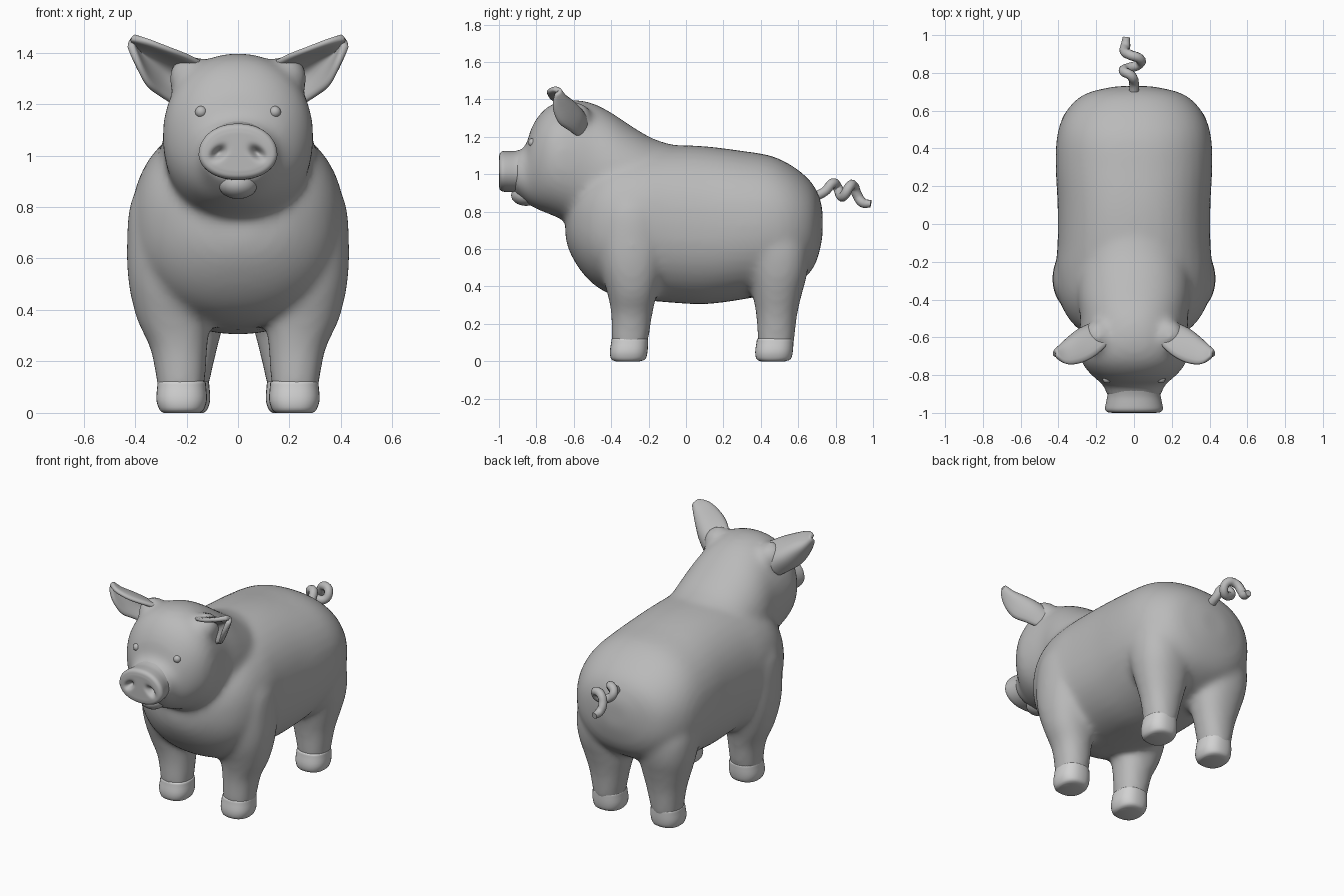
import bpy, bmesh, math
from mathutils import Matrix, Vector

if "Cube" in bpy.data.objects:
    bpy.data.objects.remove(bpy.data.objects["Cube"])


def material(name, value):
    m = bpy.data.materials.new(name)
    m.use_nodes = True
    colour = (value, value, value, 1)
    m.diffuse_color = colour
    m.node_tree.nodes["Principled BSDF"].inputs["Base Color"].default_value = colour
    return m


SKIN = material("grey skin", 0.49)
HOOF = material("pale hoof", 0.64)


def finish(name, bm, mat):
    bmesh.ops.recalc_face_normals(bm, faces=bm.faces)
    mesh = bpy.data.meshes.new(name)
    bm.to_mesh(mesh)
    bm.free()
    mesh.materials.append(mat)
    for p in mesh.polygons:
        p.use_smooth = True
    ob = bpy.data.objects.new(name, mesh)
    bpy.context.collection.objects.link(ob)
    return ob


def spline(rows, steps):
    """Catmull-Rom interpolation of ring parameters."""
    out = []
    for i in range(len(rows) - 1):
        a, b, c, d = (rows[max(0, min(len(rows) - 1, i + k))] for k in (-1, 0, 1, 2))
        for s in range(steps):
            t = s / steps
            out.append([q + 0.5 * t * (r - p + t * (2*p - 5*q + 4*r - w + t * (3*(q - r) + w - p)))
                        for p, q, r, w in zip(a, b, c, d)])
    return out + [list(rows[-1])]


def power(v, n):
    return math.copysign(abs(v) ** (2 / n), v)


def loft(bm, rows, axis, n=2.2, x0=0, steps=4, seg=40):
    """Rings along an axis; row = position, high, low, half width, optional x centre."""
    rings = []
    for row in spline(rows, steps):
        pos, hi, lo, hw = row[:4]
        cx = row[4] if len(row) > 4 else x0
        ring = []
        for k in range(seg):
            a = math.tau * k / seg
            x = cx + hw * power(math.cos(a), n)
            h = (hi + lo) / 2 + (hi - lo) / 2 * power(math.sin(a), n)
            ring.append(bm.verts.new((x, pos, h) if axis == "y" else (x, h, pos)))
        rings.append(ring)
    for r, s in zip(rings, rings[1:]):
        for k in range(seg):
            j = (k + 1) % seg
            bm.faces.new((r[k], r[j], s[j], s[k]))
    bm.faces.new(rings[0])
    bm.faces.new(rings[-1])


def ellipsoid(bm, centre, radii):
    place = Matrix.Translation(centre) @ Matrix.Diagonal((*radii, 1))
    bmesh.ops.create_uvsphere(bm, u_segments=32, v_segments=16, radius=1, matrix=place)


# Body: torso, neck with head, ear roots and legs fused into one skin
torso = [(-.645, .80, .66, .07), (-.62, .92, .58, .19), (-.56, 1.0, .48, .29),
         (-.48, 1.07, .40, .36), (-.38, 1.12, .35, .40), (-.25, 1.14, .33, .415),
         (-.1, 1.155, .315, .405), (.1, 1.15, .305, .405), (.3, 1.125, .33, .415),
         (.45, 1.10, .36, .41), (.56, 1.05, .40, .38), (.65, .98, .46, .315),
         (.70, .91, .54, .23), (.73, .82, .66, .09)]
head = [(.05, 1.13, .75, .22), (-.15, 1.18, .62, .29), (-.28, 1.25, .60, .305),
        (-.4, 1.33, .62, .30), (-.5, 1.38, .68, .285), (-.6, 1.398, .73, .29),
        (-.68, 1.388, .765, .292), (-.74, 1.36, .79, .272), (-.79, 1.31, .81, .235),
        (-.83, 1.24, .83, .19), (-.86, 1.15, .85, .16), (-.92, 1.115, .90, .14)]
front_leg = [(.06, -.22, -.39, .085, .222), (.12, -.20, -.397, .094, .222),
             (.25, -.18, -.40, .111, .230), (.36, -.155, -.42, .142, .25),
             (.5, -.12, -.46, .165, .26), (.65, -.10, -.48, .18, .252),
             (.82, -.12, -.46, .17, .247), (.95, -.18, -.42, .11, .23)]
hind_leg = [(.06, .57, .39, .085, .207), (.12, .58, .383, .095, .205),
            (.25, .595, .375, .122, .202), (.36, .62, .355, .152, .205),
            (.48, .65, .33, .172, .215), (.62, .65, .30, .17, .225), (.8, .58, .32, .13, .23)]
bm = bmesh.new()
loft(bm, torso, "y", 2.25)
loft(bm, head, "y", 2.15)
for side in (-1, 1):
    for leg in (front_leg, hind_leg):
        loft(bm, [r[:4] + (r[4] * side,) for r in leg], "z")
    ellipsoid(bm, (.185 * side, -.595, 1.30), (.085, .09, .088))
body = finish("body", bm, SKIN)
remesh = body.modifiers.new("fuse", "REMESH")
remesh.mode = "VOXEL"
remesh.voxel_size = 0.018
remesh.use_smooth_shade = True
smooth = body.modifiers.new("soften", "SMOOTH")
smooth.factor = 0.5
smooth.iterations = 14

# Hooves: rounded blocks flush with the legs
for name, x, y in (("front", .219, -.302), ("hind", .206, .475)):
    for side, label in ((1, "left"), (-1, "right")):
        rows = [(.0, y + .055, y - .075, .07), (.012, y + .085, y - .098, .086),
                (.05, y + .096, y - .105, .098), (.10, y + .099, y - .098, .095),
                (.12, y + .097, y - .094, .092), (.124, y + .08, y - .08, .08)]
        bm = bmesh.new()
        loft(bm, rows, "z", 2.4, x * side, 3, 32)
        finish(f"{name}_{label}_hoof", bm, HOOF)

# Snout: rounded disc with two pressed-in nostrils
rows = [(-.86, 1.14, .91, .14), (-.91, 1.125, .905, .142), (-.95, 1.124, .905, .150),
        (-.98, 1.123, .908, .154), (-.995, 1.112, .918, .143), (-.999, 1.095, .933, .125)]
rows += [(-1.0, 1.014 + .08 * s, 1.014 - .08 * s, .123 * s) for s in (.9, .75, .6, .45, .3, .15)]
bm = bmesh.new()
loft(bm, rows, "y", 2.2, 0, 3, 64)
for v in bm.verts:
    if v.co.y < -.97:
        u, w = abs(v.co.x) - .076, v.co.z - 1.01
        along, across = u * .75 - w * .66, u * .66 + w * .75
        v.co.y += .04 * math.exp(-(along / .028) ** 2 - (across / .018) ** 2)
    if v.co.z > 1.0:
        v.co.x *= 1 - .8 * (v.co.z - 1.0)
finish("snout", bm, SKIN)

# Lower lip
bm = bmesh.new()
ellipsoid(bm, (0, -.855, .888), (.076, .08, .057))
finish("lower_lip", bm, SKIN)

# Eyes: small beads sunk into the face
bpy.context.view_layer.update()
face = body.evaluated_get(bpy.context.evaluated_depsgraph_get())
for side, label in ((1, "left"), (-1, "right")):
    hit, spot, normal, index = face.ray_cast(Vector((.147 * side, -2, 1.172)), Vector((0, 1, 0)))
    bm = bmesh.new()
    ellipsoid(bm, spot - normal * .009, (.023, .023, .023))
    finish(label + "_eye", bm, SKIN)

# Ears: cupped shells, each row = upper rim, back, lower rim
ear = [((.12, -.62, 1.35), (.19, -.53, 1.28), (.25, -.58, 1.20)),
       ((.19, -.69, 1.385), (.265, -.56, 1.33), (.305, -.63, 1.235)),
       ((.27, -.735, 1.415), (.325, -.60, 1.37), (.352, -.685, 1.275)),
       ((.355, -.745, 1.448), (.38, -.645, 1.405), (.392, -.715, 1.36)),
       ((.412, -.705, 1.462), (.418, -.68, 1.45), (.42, -.70, 1.432))]
for side, label in ((1, "left"), (-1, "right")):
    bm = bmesh.new()
    grid = []
    for row in spline([sum(r, ()) for r in ear], 3):
        p, q, r = (Vector(row[i:i + 3]) for i in (0, 3, 6))
        line = []
        for k in range(9):
            t = k / 8
            co = p * (1 - t) * (1 - 2 * t) + q * 4 * t * (1 - t) + r * t * (2 * t - 1)
            line.append(bm.verts.new((co.x * side, co.y, co.z)))
        grid.append(line)
    for a, b in zip(grid, grid[1:]):
        for k in range(8):
            bm.faces.new((a[k], a[k + 1], b[k + 1], b[k]))
    ob = finish(label + "_ear", bm, SKIN)
    shell = ob.modifiers.new("thickness", "SOLIDIFY")
    shell.thickness = .03
    shell.offset = 0
    ob.modifiers.new("round", "SUBSURF").levels = 1

# Curly tail
path = [(0, .69, .88), (0, .745, .91), (-.015, .785, .952), (-.055, .81, .93), (-.03, .825, .89),
        (.025, .845, .885), (.03, .875, .935), (-.02, .895, .94), (-.05, .915, .89),
        (-.045, .945, .848), (-.04, .988, .842)]
curve = bpy.data.curves.new("tail", "CURVE")
curve.dimensions = "3D"
curve.bevel_depth = .026
curve.bevel_resolution = 3
curve.resolution_u = 6
curve.use_fill_caps = True
line = curve.splines.new("BEZIER")
line.bezier_points.add(len(path) - 1)
for point, co in zip(line.bezier_points, path):
    point.co = co
    point.handle_left_type = point.handle_right_type = "AUTO"
line.bezier_points[-1].radius = .75
curve.materials.append(SKIN)
bpy.context.collection.objects.link(bpy.data.objects.new("tail", curve))
